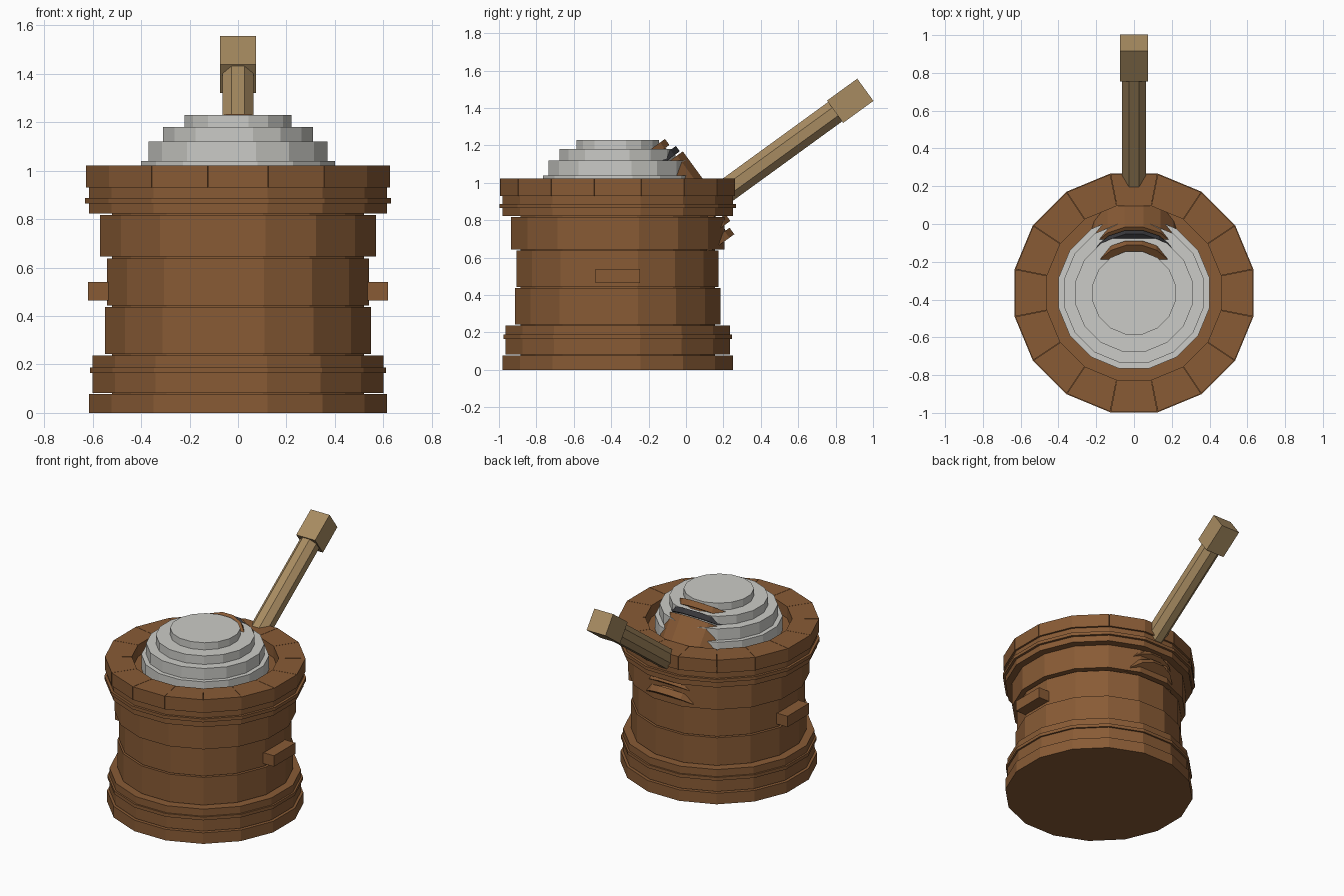
import bpy, bmesh, math
from mathutils import Matrix, Vector

cube = bpy.data.objects.get("Cube")
if cube:
    bpy.data.objects.remove(cube)

SIDES = 16
CENTRE = Vector((0, -0.365, 0))
TILT = math.radians(36)
TILTED = Matrix.Rotation(TILT, 4, 'X')


def material(name, rgb):
    m = bpy.data.materials.new(name)
    m.use_nodes = True
    m.diffuse_color = (*rgb, 1)
    m.node_tree.nodes["Principled BSDF"].inputs["Base Color"].default_value = (*rgb, 1)
    return m


wood = material("brown wood", (0.25, 0.105, 0.036))
tan = material("tan wood", (0.39, 0.26, 0.12))
dough = material("pale grey", (0.60, 0.60, 0.57))
iron = material("dark iron", (0.04, 0.04, 0.045))


def finish(name, bm, mat, matrix=Matrix()):
    bmesh.ops.recalc_face_normals(bm, faces=bm.faces)
    mesh = bpy.data.meshes.new(name)
    bm.to_mesh(mesh)
    bm.free()
    mesh.materials.append(mat)
    obj = bpy.data.objects.new(name, mesh)
    obj.matrix_world = matrix
    bpy.context.collection.objects.link(obj)
    return obj


def prism(name, apothem, low, high, mat, matrix=Matrix.Translation(CENTRE), sides=SIDES):
    """Upright prism with flat sides facing the axes."""
    bm = bmesh.new()
    r = apothem / math.cos(math.pi / sides)
    place = Matrix.Translation((0, 0, (low + high) / 2)) @ Matrix.Rotation(math.pi / sides, 4, 'Z')
    bmesh.ops.create_cone(bm, cap_ends=True, segments=sides, radius1=r, radius2=r,
                          depth=high - low, matrix=place)
    return finish(name, bm, mat, matrix)


def box(name, size, mat, matrix):
    bm = bmesh.new()
    bmesh.ops.create_cube(bm, size=1, matrix=Matrix.Diagonal((*size, 1)))
    return finish(name, bm, mat, matrix)


# Tub: a core wrapped by stacked rings with fine seams
prism("tub_core", 0.52, 0.01, 0.94, wood)
for name, apothem, low, high in (
        ("foot_ring", 0.615, 0.0, 0.078),
        ("lower_ring", 0.60, 0.083, 0.238),
        ("lower_band", 0.612, 0.165, 0.188),
        ("body_low", 0.55, 0.243, 0.438),
        ("body_middle", 0.54, 0.443, 0.638),
        ("body_high", 0.57, 0.645, 0.818),
        ("upper_ring", 0.615, 0.823, 0.932),
        ("upper_band", 0.632, 0.865, 0.888)):
    prism(name, apothem, low, high, wood)

# Rim: one block for each side
bm = bmesh.new()
step = 2 * math.pi / SIDES
for i in range(SIDES):
    verts = []
    for z in (0.93, 1.022):
        for apothem, end in ((0.46, -1), (0.46, 1), (0.628, 1), (0.628, -1)):
            r = apothem / math.cos(step / 2)
            a = i * step + end * step * 0.495
            verts.append(bm.verts.new((r * math.cos(a), r * math.sin(a), z)))
    bm.faces.new(verts[:4])
    bm.faces.new(verts[4:])
    for k in range(4):
        n = (k + 1) % 4
        bm.faces.new((verts[k], verts[n], verts[n + 4], verts[k + 4]))
finish("rim_blocks", bm, wood, Matrix.Translation(CENTRE))

# Side pegs
for side, x in (("left", 0.57), ("right", -0.57)):
    box(side + "_peg", (0.10, 0.24, 0.077), wood, Matrix.Translation((x, CENTRE.y, 0.502)))

# Stepped mound in the tub
for i, (apothem, low, high) in enumerate(((0.40, 0.92, 1.04), (0.37, 1.03, 1.12),
                                          (0.31, 1.11, 1.18), (0.22, 1.17, 1.23))):
    prism(f"mound_layer_{i + 1}", apothem, low, high, dough)

# Mallet head, tilted and half sunk
head = TILTED @ Matrix.Translation((0, 0.425, 0.75))
prism("mallet_core", 0.185, -0.30, 0.30, wood, head)
prism("mallet_barrel", 0.248, -0.175, 0.205, wood, head)
for name, apothem, low, high, mat in (
        ("mallet_top_ring", 0.21, 0.275, 0.315, wood),
        ("mallet_iron_band", 0.235, 0.215, 0.25, iron),
        ("mallet_lower_band", 0.235, -0.245, -0.20, wood),
        ("mallet_bottom_ring", 0.21, -0.315, -0.272, wood)):
    prism(name, apothem, low, high, mat, head)

# Mallet handle and its square end
shaft = TILTED @ Matrix.Translation((0, 0, 0.648)) @ Matrix.Rotation(-math.pi / 2, 4, 'X')
prism("handle", 0.064, 0.6, 1.47, tan, shaft, 8)
box("handle_end", (0.147, 0.147, 0.2), tan, shaft @ Matrix.Translation((0, 0, 1.556)))
